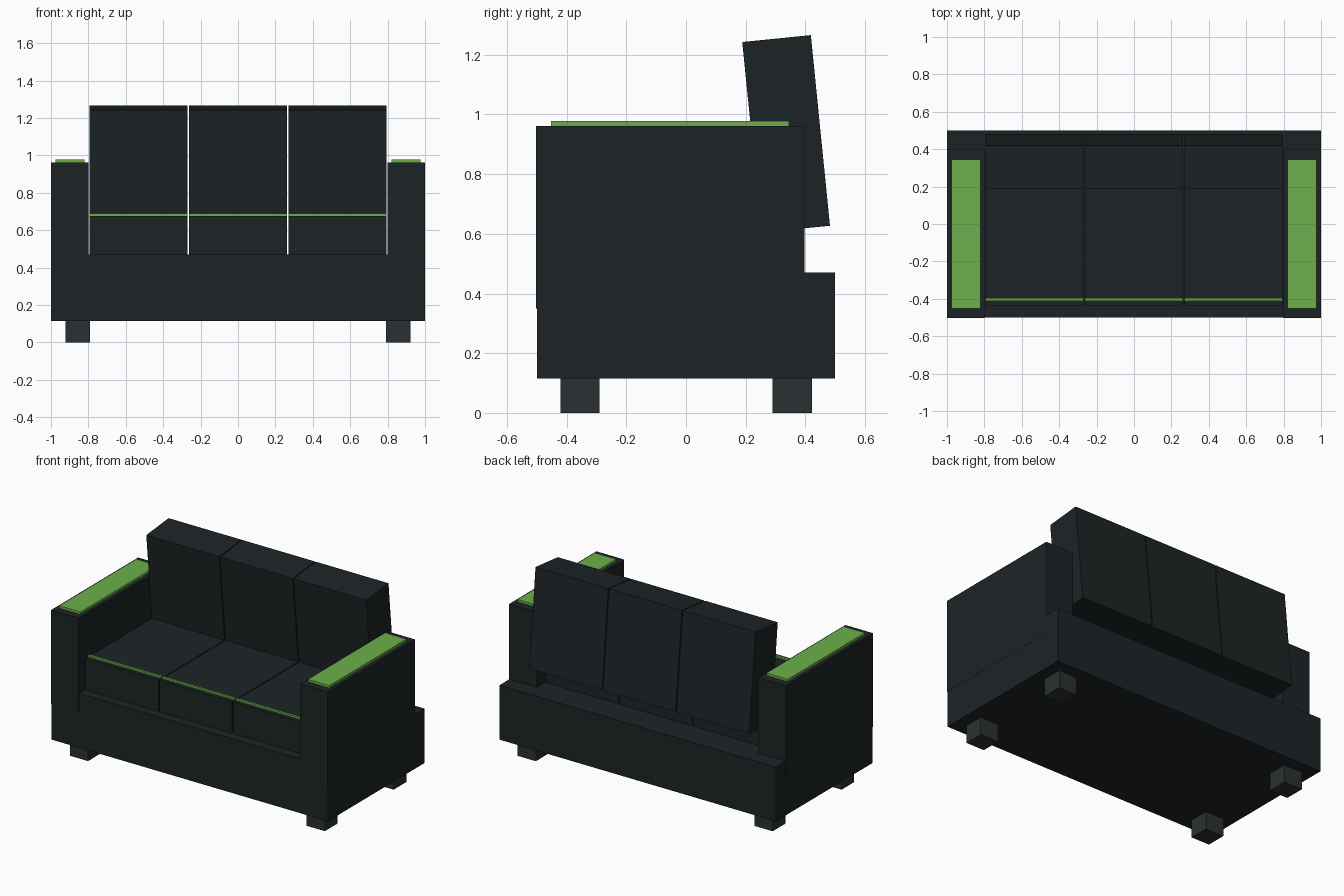
import bpy

if "Cube" in bpy.data.objects:
    bpy.data.objects.remove(bpy.data.objects["Cube"])


def material(name, rgb):
    m = bpy.data.materials.new(name)
    m.diffuse_color = (*rgb, 1.0)
    m.use_nodes = True
    m.node_tree.nodes["Principled BSDF"].inputs["Base Color"].default_value = m.diffuse_color
    return m


dark = material("dark_fabric", (0.012, 0.017, 0.019))
green = material("green_trim", (0.15, 0.43, 0.07))
leg_grey = material("leg_grey", (0.023, 0.03, 0.032))


def box(name, x, y, z, mat, tilt=0.0):
    """Box from (min, max) ranges, tilted about its own x axis."""
    centre = [(a + b) / 2 for a, b in (x, y, z)]
    bpy.ops.mesh.primitive_cube_add(size=1, location=centre)
    ob = bpy.context.object
    ob.name = name
    ob.scale = [b - a for a, b in (x, y, z)]
    ob.rotation_euler.x = tilt
    ob.data.materials.append(mat)
    return ob


# Base
box("base", (-0.999, 0.999), (-0.499, 0.5), (0.115, 0.47), dark)

# Arms, arm pads and legs on both sides
for side, s in (("left", -1), ("right", 1)):
    def span(a, b):
        return tuple(sorted((s * a, s * b)))
    box(f"{side}_arm", span(0.80, 1.0), (-0.503, 0.397), (0.35, 0.962), dark)
    box(f"{side}_arm_pad", span(0.822, 0.977), (-0.453, 0.345), (0.955, 0.978), green)
    box(f"{side}_front_leg", span(0.79, 0.922), (-0.42, -0.29), (0, 0.12), leg_grey)
    box(f"{side}_back_leg", span(0.79, 0.922), (0.29, 0.422), (0, 0.12), leg_grey)

# Three seat cushions with trim strips, and three tilted back cushions
for i, side in enumerate(("left", "middle", "right")):
    c = (i - 1) * 0.532
    x = (c - 0.263, c + 0.263)
    box(f"{side}_seat_cushion", x, (-0.437, 0.31), (0.465, 0.676), dark)
    box(f"{side}_seat_trim", x, (-0.411, -0.396), (0.67, 0.688), green)
    box(f"{side}_back_cushion", x, (0.22, 0.451), (0.614, 1.256), dark, tilt=0.1)
